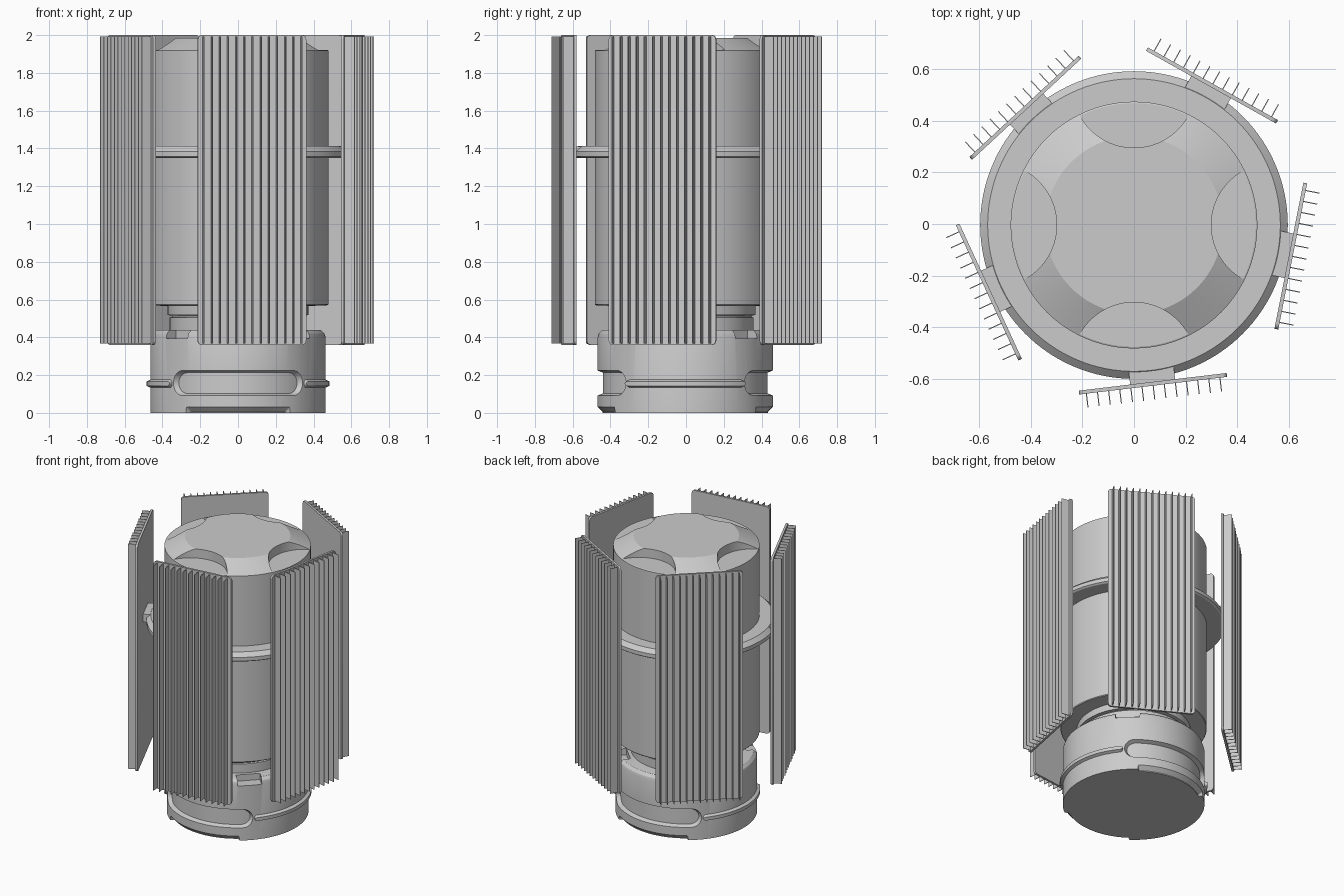
import bpy, bmesh, math
from mathutils import Matrix, Vector

if "Cube" in bpy.data.objects:
    bpy.data.objects.remove(bpy.data.objects["Cube"])

CY = -0.004  # y of the main axis


def finish(name, bm, smooth=True):
    bmesh.ops.recalc_face_normals(bm, faces=bm.faces)
    me = bpy.data.meshes.new(name)
    bm.to_mesh(me)
    bm.free()
    ob = bpy.data.objects.new(name, me)
    bpy.context.collection.objects.link(ob)
    ob.location.y = CY
    if smooth:
        shade(ob)
    return ob


def activate(ob):
    bpy.ops.object.select_all(action='DESELECT')
    ob.select_set(True)
    bpy.context.view_layer.objects.active = ob


def shade(ob):
    activate(ob)
    bpy.ops.object.shade_smooth_by_angle(angle=math.radians(25))


def lathe(name, profile, n=96, closed=False):
    """Revolve (radius, z) points; open profiles get flat end caps."""
    bm = bmesh.new()
    rings = [[bm.verts.new((r * math.cos(2 * math.pi * i / n), r * math.sin(2 * math.pi * i / n), z))
              for i in range(n)] for r, z in profile]
    pairs = list(zip(rings, rings[1:]))
    if closed:
        pairs.append((rings[-1], rings[0]))
    else:
        bm.faces.new(rings[0])
        bm.faces.new(rings[-1])
    for a, b in pairs:
        for i in range(n):
            j = (i + 1) % n
            bm.faces.new((a[i], a[j], b[j], b[i]))
    return finish(name, bm)


def bent_slab(name, ang, half, zc, r_in, h_in, r_out, h_out, end, shrink=1.0):
    """Slab wrapped round the axis, tapered from r_in to r_out, with rounded ends of angle `end`."""
    cols = []
    for k in range(9):
        p = 0.1 + (math.pi / 2 - 0.1) * k / 8
        cols.append((-half + end - end * math.cos(p), math.sin(p)))
    straight = half - end
    cols += [(-straight + 2 * straight * k / 24, 1.0) for k in range(1, 24)]
    cols += [(-t, h) for t, h in reversed(cols[:9])]
    bm = bmesh.new()
    loops = []
    for t, h in cols:
        loop = []
        for r, hh, s in ((r_in, -h_in, shrink), (r_out, -h_out, 1), (r_out, h_out, 1), (r_in, h_in, shrink)):
            a = ang + t * s
            loop.append(bm.verts.new((r * math.cos(a), r * math.sin(a), zc + hh * h)))
        loops.append(loop)
    bm.faces.new(loops[0])
    bm.faces.new(loops[-1])
    for a, b in zip(loops, loops[1:]):
        for i in range(4):
            j = (i + 1) % 4
            bm.faces.new((a[i], a[j], b[j], b[i]))
    return finish(name, bm)


def add_box(bm, lo, hi):
    lo, hi = Vector(lo), Vector(hi)
    m = Matrix.Translation((lo + hi) / 2) @ Matrix.Diagonal((*(hi - lo), 1))
    return bmesh.ops.create_cube(bm, size=1, matrix=m)['verts']


def cut(ob, cutters):
    for c in cutters:
        activate(ob)
        mod = ob.modifiers.new("cut", 'BOOLEAN')
        mod.operation = 'DIFFERENCE'
        mod.solver = 'EXACT'
        mod.object = c
        bpy.ops.object.modifier_apply(modifier=mod.name)
        bpy.data.objects.remove(c, do_unlink=True)
    shade(ob)


# Main canister with sloped shoulder and four scalloped cut-outs on top
canister = lathe("canister", [(0.36, 0.565), (0.475, 0.57), (0.479, 0.575), (0.479, 1.918), (0.345, 1.986)])
scallops = []
for k in range(4):
    c = lathe("scallop_cutter", [(0.24, 1.921), (0.24, 2.1)], 64)
    a = k * math.pi / 2
    c.location = (0.54 * math.cos(a), CY + 0.54 * math.sin(a), 0)
    scallops.append(c)
bpy.context.view_layer.update()
cut(canister, scallops)

# Stepped neck under the canister
lathe("neck", [(0.362, 0.42), (0.362, 0.505), (0.35, 0.508), (0.35, 0.515), (0.372, 0.518), (0.372, 0.57)])

# Base with wrapped slots front and back, bottom notches and top notches
base = lathe("base", [(0.464, 0), (0.464, 0.40), (0.458, 0.42), (0.44, 0.438), (0.43, 0.44)])
cutters = []
for a in (-math.pi / 2, math.pi / 2):
    cutters.append(bent_slab("slot_cutter", a, math.radians(48), 0.158, 0.436, 0.055, 0.475, 0.071, 0.15, 0.955))
    cutters.append(bent_slab("bottom_notch_cutter", a, math.radians(37), 0, 0.437, 0.006, 0.475, 0.043, 0.02, 0.96))
for k in range(4):
    bm = bmesh.new()
    add_box(bm, (0.385, -0.08, 0.395), (0.55, 0.08, 0.5))
    c = finish("top_notch_cutter", bm, False)
    c.rotation_euler.z = math.pi / 4 + k * math.pi / 2
    cutters.append(c)
bpy.context.view_layer.update()
cut(base, cutters)

# Raised grip bars on the left and right of the base
for side, a in (("right", 0), ("left", math.pi)):
    bent_slab("grip_bar_" + side, a, math.radians(41.5), 0.155, 0.45, 0.028, 0.484, 0.012, 0.04, 0.99)

# Support ring round the canister
lathe("support_ring", [(0.47, 1.35), (0.585, 1.35), (0.597, 1.358), (0.597, 1.385),
                       (0.568, 1.412), (0.47, 1.412)], 128, closed=True)

# Five finned panels, each with a mounting pad on the ring
for k in range(5):
    ang = math.radians(-11.2 + 72 * k)
    bm = bmesh.new()
    verts = add_box(bm, (0.613, -0.289, 0.36), (0.628, 0.289, 2.0))
    corners = [e for e in {e for v in verts for e in v.link_edges}
               if abs(e.verts[0].co.x - e.verts[1].co.x) > 0.01]
    bmesh.ops.bevel(bm, geom=corners, offset=0.022, segments=4, profile=0.5, affect='EDGES')
    for i in range(13):
        y = (i - 6) * 0.0435
        add_box(bm, (0.626, y - 0.002, 0.367), (0.682, y + 0.002, 1.993))
    panel = finish(f"fin_panel_{k + 1}", bm)
    panel.rotation_euler.z = ang
    bm = bmesh.new()
    add_box(bm, (0.55, -0.088, 1.352), (0.615, 0.088, 1.41))
    pad = finish(f"panel_mount_{k + 1}", bm, False)
    pad.rotation_euler.z = ang
